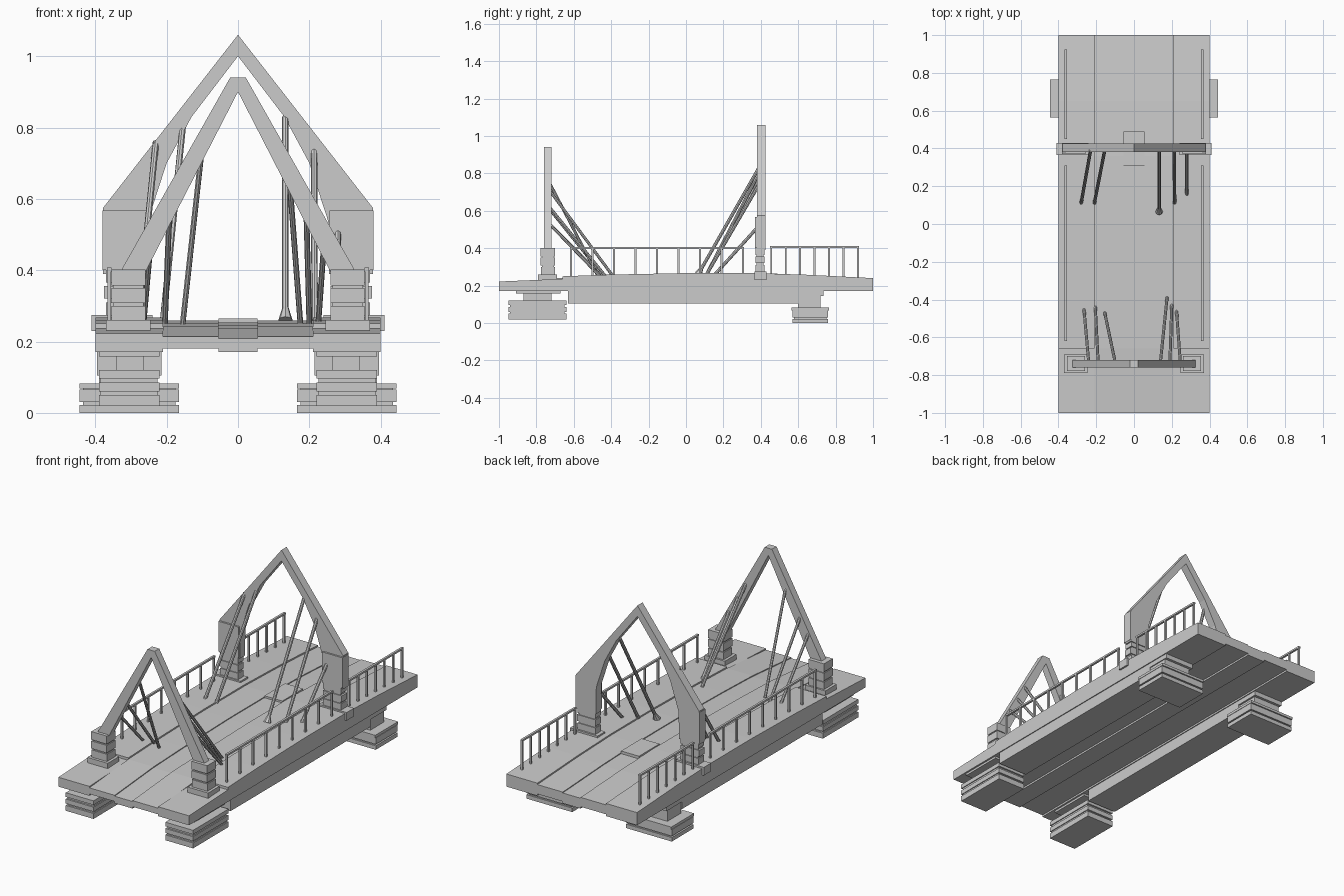
import bpy, bmesh
from mathutils import Vector

def finish(name, bm):
    bmesh.ops.recalc_face_normals(bm, faces=bm.faces[:])
    me = bpy.data.meshes.new(name)
    bm.to_mesh(me)
    bm.free()
    ob = bpy.data.objects.new(name, me)
    bpy.context.collection.objects.link(ob)
    return ob

def add_box(bm, x0, x1, y0, y1, z0, z1):
    vs = bmesh.ops.create_cube(bm, size=1)["verts"]
    for v in vs:
        v.co = Vector(((x0 + x1) / 2 + v.co.x * (x1 - x0),
                       (y0 + y1) / 2 + v.co.y * (y1 - y0),
                       (z0 + z1) / 2 + v.co.z * (z1 - z0)))

def boxes(name, specs, mirror=True):
    """One object from (x0, x1, y0, y1, z0, z1) boxes, optionally mirrored in x."""
    bm = bmesh.new()
    for x0, x1, y0, y1, z0, z1 in specs:
        add_box(bm, x0, x1, y0, y1, z0, z1)
        if mirror:
            add_box(bm, -x1, -x0, y0, y1, z0, z1)
    return finish(name, bm)

def prism(name, pts, a, b, axis):
    """Extrude a closed profile from a to b along x (points y,z) or y (points x,z)."""
    bm = bmesh.new()
    def mk(p, t):
        return bm.verts.new((t, p[0], p[1]) if axis == 'x' else (p[0], t, p[1]))
    r0 = [mk(p, a) for p in pts]
    r1 = [mk(p, b) for p in pts]
    bm.faces.new(r0)
    bm.faces.new(r1[::-1])
    for i in range(len(pts)):
        j = (i + 1) % len(pts)
        bm.faces.new((r0[i], r0[j], r1[j], r1[i]))
    return finish(name, bm)

def rod(name, a, b, r, foot=0):
    bm = bmesh.new()
    a, b = Vector(a), Vector(b)
    d = b - a
    rot = d.to_track_quat('Z', 'Y').to_matrix().to_4x4()
    rot.translation = (a + b) / 2
    bmesh.ops.create_cone(bm, cap_ends=True, segments=8, radius1=r, radius2=r,
                          depth=d.length, matrix=rot)
    if foot:
        rot.translation = b - d.normalized() * 0.02
        bmesh.ops.create_cone(bm, cap_ends=True, segments=8, radius1=r,
                              radius2=foot, depth=0.04, matrix=rot)
    return finish(name, bm)

# deck: five long strips with a gentle camber
CAMBER = [(-0.66, 0.25), (-0.4, 0.259), (0, 0.267), (0.36, 0.267), (0.65, 0.258), (1, 0.24)]

def deck_strip(name, x0, x1, drop, bottom, step):
    top = [(-1, 0.222), (-0.66, 0.236 if step else 0.25)] + CAMBER[0 if step else 1:]
    pts = [(-1, bottom)] + [(y, z - drop) for y, z in top] + [(1, bottom)]
    prism(name, pts, x0, x1, 'x')

for s, side in ((-1, "left"), (1, "right")):
    deck_strip(side + "_deck_edge", s * 0.21, s * 0.40, 0, 0.17, True)
    deck_strip(side + "_deck_lane", s * 0.055, s * 0.21, 0.008, 0.18, False)
deck_strip("centre_deck_strip", -0.055, 0.055, 0.013, 0.17, False)
boxes("centre_plate", [(-0.055, 0.055, 0.31, 0.49, 0.24, 0.265)], False)

# girders below the deck
boxes("side_girders", [(0.215, 0.395, -0.63, 0.60, 0.105, 0.172),
                       (0.215, 0.395, 0.60, 0.735, 0.145, 0.172)])

# layered piers
boxes("front_piers", [
    (0.22, 0.39, -0.95, -0.64, 0.02, 0.05), (0.225, 0.385, -0.94, -0.65, 0.05, 0.06),
    (0.22, 0.39, -0.95, -0.64, 0.06, 0.085), (0.225, 0.385, -0.94, -0.65, 0.085, 0.097),
    (0.22, 0.39, -0.95, -0.64, 0.097, 0.12), (0.265, 0.34, -0.87, -0.72, 0.12, 0.16),
    (0.22, 0.39, -0.91, -0.67, 0.158, 0.172)])
boxes("back_piers", [
    (0.165, 0.445, 0.57, 0.76, 0, 0.022), (0.175, 0.435, 0.578, 0.752, 0.022, 0.03),
    (0.165, 0.445, 0.57, 0.76, 0.03, 0.066), (0.165, 0.445, 0.565, 0.765, 0.068, 0.082),
    (0.175, 0.435, 0.578, 0.752, 0.06, 0.07), (0.225, 0.39, 0.60, 0.72, 0.08, 0.15)])

# front tower
boxes("front_tower_pedestals", [
    (0.245, 0.37, -0.79, -0.69, 0.225, 0.26), (0.26, 0.355, -0.775, -0.70, 0.26, 0.30),
    (0.265, 0.35, -0.77, -0.705, 0.30, 0.308), (0.26, 0.355, -0.777, -0.70, 0.308, 0.35),
    (0.265, 0.35, -0.77, -0.705, 0.35, 0.357), (0.26, 0.355, -0.777, -0.70, 0.357, 0.402)])
half = [(0.022, 0.94), (0.333, 0.39), (0.262, 0.39)]
prism("front_tower_frame", half + [(0, 0.90)] + [(-x, z) for x, z in half[::-1]],
      -0.76, -0.72, 'y')

# back tower
boxes("back_tower_pedestals", [
    (0.24, 0.41, 0.365, 0.43, 0.23, 0.275), (0.26, 0.37, 0.372, 0.42, 0.275, 0.31),
    (0.265, 0.365, 0.377, 0.415, 0.31, 0.32), (0.26, 0.375, 0.372, 0.42, 0.32, 0.355),
    (0.265, 0.365, 0.377, 0.415, 0.355, 0.365), (0.26, 0.37, 0.372, 0.42, 0.365, 0.40)])
outer = [(0.378, 0.575), (0.378, 0.39), (0.255, 0.39), (0.252, 0.54), (0.2, 0.70), (0.13, 0.83)]
prism("back_tower_frame", [(0, 1.06)] + outer + [(0, 1.0)] +
      [(-x, z) for x, z in outer[::-1]], 0.38, 0.425, 'y')
boxes("back_tower_shoulders", [(0.257, 0.38, 0.37, 0.425, 0.40, 0.568)])

# stay cables: top x, top z, bottom x, bottom y
for i, (tx, tz, bx, by) in enumerate([
        (-0.24, 0.53, -0.265, -0.45), (-0.19, 0.61, -0.205, -0.44), (-0.10, 0.75, -0.155, -0.47),
        (0.14, 0.71, 0.175, -0.39), (0.19, 0.62, 0.20, -0.43), (0.245, 0.53, 0.225, -0.46)]):
    rod(f"front_cable_{i + 1}", (tx, -0.73, tz), (bx, by, 0.25), 0.008)
for i, (tx, tz, bx, by, foot) in enumerate([
        (-0.23, 0.76, -0.28, 0.11, 0), (-0.155, 0.80, -0.21, 0.11, 0), (0.133, 0.83, 0.133, 0.065, 0.02),
        (0.213, 0.74, 0.215, 0.11, 0), (0.28, 0.52, 0.28, 0.155, 0)]):
    rod(f"back_cable_{i + 1}", (tx, 0.39, tz), (bx, by, 0.26), 0.009, foot)

# railings
def railing(name, y0, y1, n, top):
    specs = [(0.355, 0.367, y0, y1, top - 0.01, top)]
    for i in range(n):
        y = y0 + 0.006 + (y1 - y0 - 0.012) * i / (n - 1)
        specs.append((0.356, 0.366, y - 0.005, y + 0.005, 0.235, top - 0.005))
    boxes(name, specs)

railing("long_railings", -0.62, 0.31, 9, 0.407)
railing("short_railings", 0.45, 0.925, 7, 0.411)
